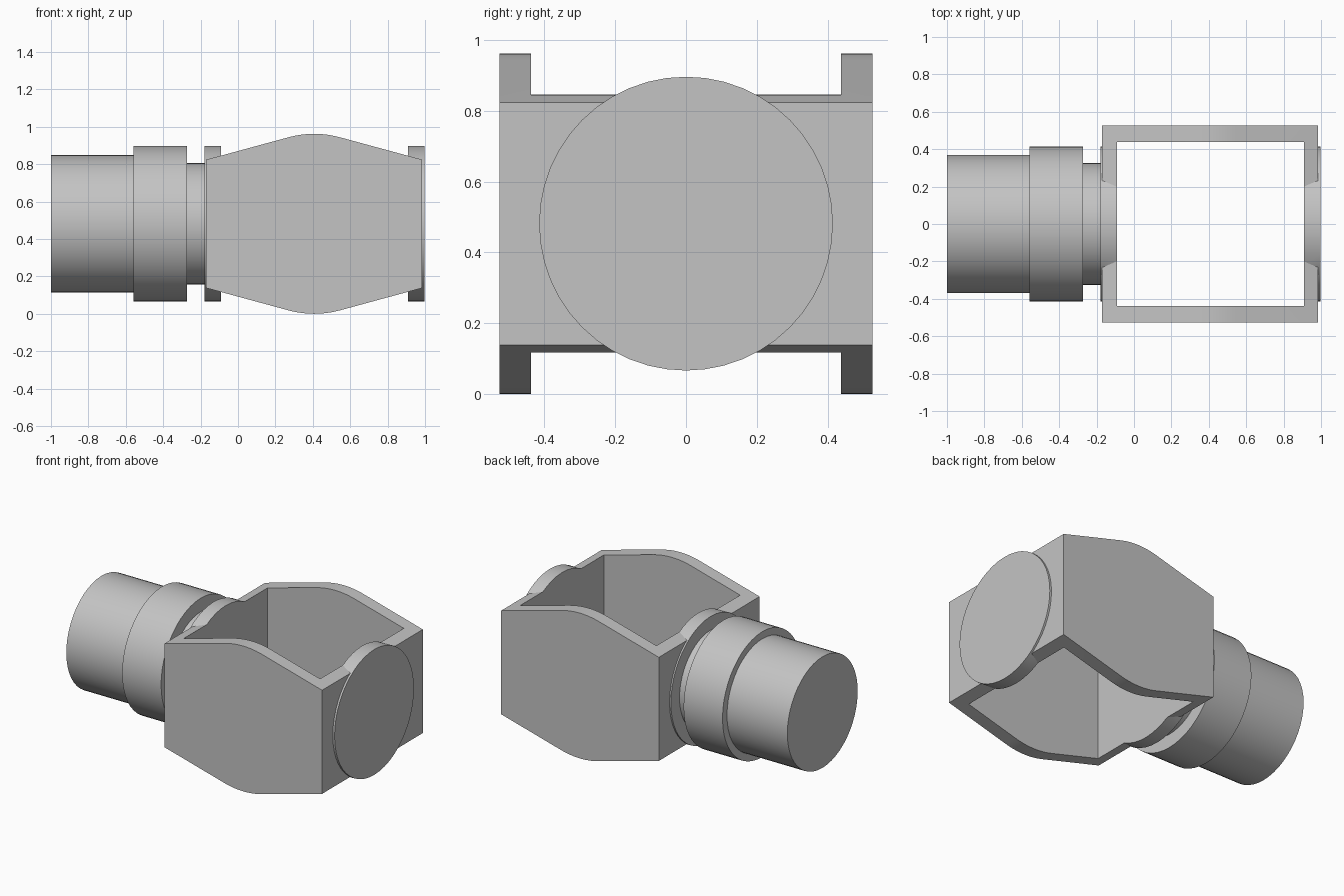
import bpy, bmesh, math
from mathutils import Matrix

cube = bpy.data.objects.get("Cube")
if cube:
    bpy.data.objects.remove(cube, do_unlink=True)

AXIS_Z = 0.481
SIDES = 48

grey = bpy.data.materials.new("plain grey")
grey.use_nodes = True
grey.diffuse_color = (0.55, 0.55, 0.55, 1)
grey.node_tree.nodes["Principled BSDF"].inputs["Base Color"].default_value = (0.55, 0.55, 0.55, 1)


def finish(name, bm):
    bmesh.ops.recalc_face_normals(bm, faces=bm.faces)
    mesh = bpy.data.meshes.new(name)
    bm.to_mesh(mesh)
    bm.free()
    mesh.materials.append(grey)
    ob = bpy.data.objects.new(name, mesh)
    bpy.context.collection.objects.link(ob)
    return ob


def lathe(name, profile):
    """Solid turned around the x axis from (x, radius) points, with flat ends."""
    bm = bmesh.new()
    rings = []
    for x, r in profile:
        angles = [2 * math.pi * i / SIDES for i in range(SIDES)]
        rings.append([bm.verts.new((x, r * math.cos(a), AXIS_Z + r * math.sin(a))) for a in angles])
    for a, b in zip(rings, rings[1:]):
        for i in range(SIDES):
            j = (i + 1) % SIDES
            bm.faces.new((a[i], a[j], b[j], b[i]))
    bm.faces.new(rings[0])
    bm.faces.new(rings[-1])
    return finish(name, bm)


def smooth(ob):
    bpy.ops.object.select_all(action='DESELECT')
    ob.select_set(True)
    bpy.context.view_layer.objects.active = ob
    bpy.ops.object.shade_smooth_by_angle(angle=math.radians(20))


# Frame block: side profile with rounded peaks, extruded along y
centre, half_w, half_d = 0.4075, 0.5775, 0.527
end_h, apex, bend = 0.343, 0.50, 0.14
bend_h = apex - bend * (apex - end_h) / half_w
top = [(-half_w, end_h)]
for i in range(13):
    t = i / 12
    top.append((bend * (2 * t - 1), bend_h * (1 - 2 * t * (1 - t)) + apex * 2 * t * (1 - t)))
top.append((half_w, end_h))
outline = top + [(x, -z) for x, z in reversed(top)]

bm = bmesh.new()
base = bm.faces.new([bm.verts.new((centre + x, -half_d, AXIS_Z + z)) for x, z in outline])
extruded = bmesh.ops.extrude_face_region(bm, geom=[base])
verts = [v for v in extruded["geom"] if isinstance(v, bmesh.types.BMVert)]
bmesh.ops.translate(bm, vec=(0, 2 * half_d, 0), verts=verts)
frame = finish("yoke_frame", bm)

# Round bosses on both end walls, then the open window through the frame
boss = lathe("boss_helper", [(-0.18, 0.415), (0.998, 0.415)])
bm = bmesh.new()
bmesh.ops.create_cube(bm, size=1, matrix=Matrix.Translation((0.409, 0, AXIS_Z))
                      @ Matrix.Diagonal((0.998, 0.876, 2, 1)))
window = finish("window_helper", bm)

for helper, operation in ((boss, 'UNION'), (window, 'DIFFERENCE')):
    mod = frame.modifiers.new(helper.name, 'BOOLEAN')
    mod.operation = operation
    mod.solver = 'EXACT'
    mod.object = helper
    bpy.context.view_layer.objects.active = frame
    bpy.ops.object.modifier_apply(modifier=mod.name)
    bpy.data.objects.remove(helper, do_unlink=True)
smooth(frame)

# Stepped shaft: stem, collar and neck
shaft = lathe("stepped_shaft", [(-1, 0.368), (-0.558, 0.368), (-0.558, 0.415), (-0.273, 0.415),
                                (-0.273, 0.325), (-0.17, 0.325)])
smooth(shaft)
